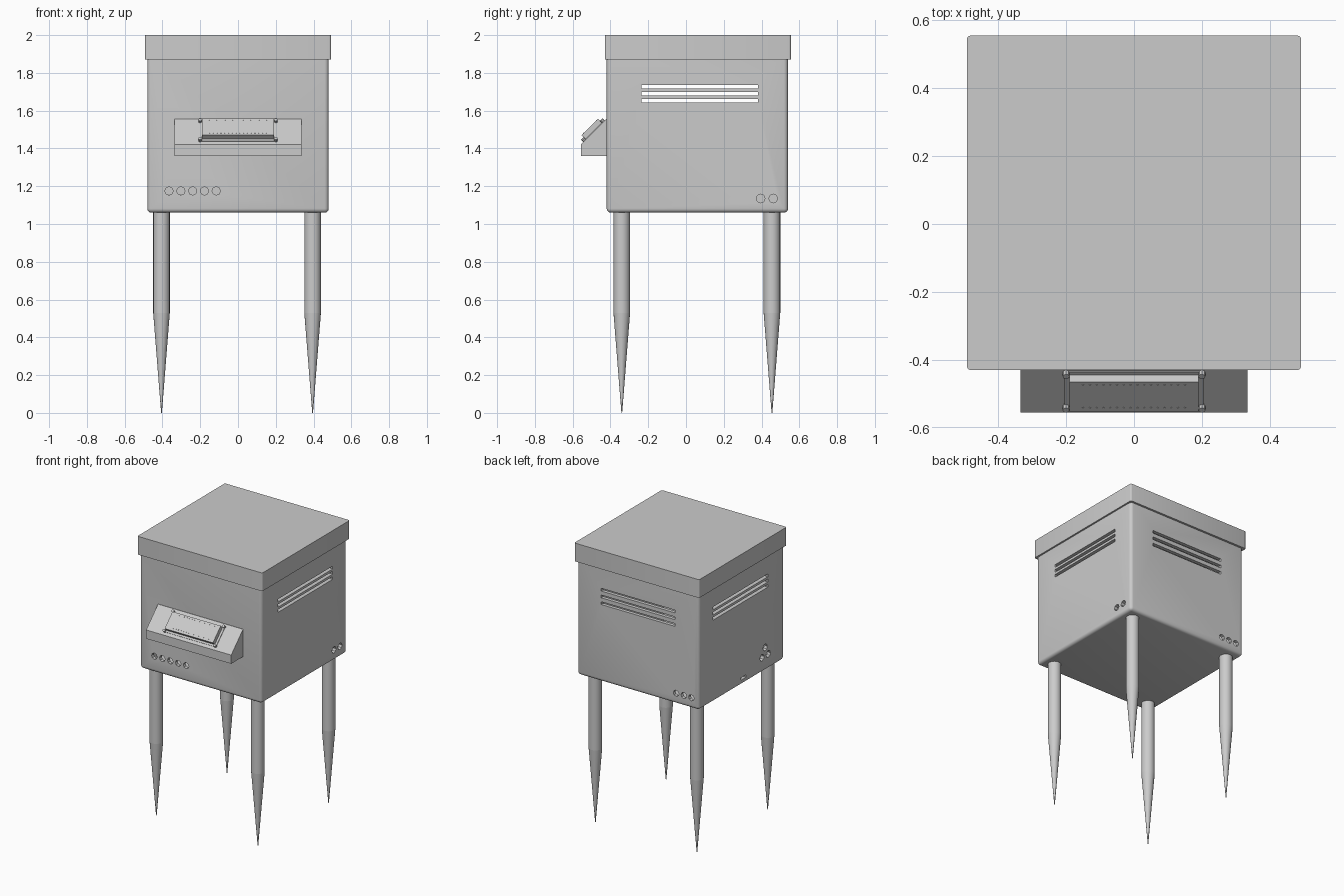
import bpy, bmesh, math
from mathutils import Matrix, Vector

if "Cube" in bpy.data.objects:
    bpy.data.objects.remove(bpy.data.objects["Cube"])

grey = bpy.data.materials.new("light grey")
grey.use_nodes = True
grey.diffuse_color = (0.6, 0.6, 0.6, 1)
grey.node_tree.nodes["Principled BSDF"].inputs["Base Color"].default_value = (0.6, 0.6, 0.6, 1)


def add_box(bm, lo, hi, frame=Matrix()):
    lo, hi = Vector(lo), Vector(hi)
    m = frame @ Matrix.Translation((lo + hi) / 2) @ Matrix.Diagonal((*(hi - lo), 1))
    return bmesh.ops.create_cube(bm, size=1, matrix=m)["verts"]


def add_cone(bm, centre, r1, r2, depth, sides, turn=Matrix(), frame=Matrix()):
    m = frame @ Matrix.Translation(centre) @ turn
    bmesh.ops.create_cone(bm, cap_ends=True, segments=sides, radius1=r1,
                          radius2=r2, depth=depth, matrix=m)


def finish(name, bm, smooth=False):
    mesh = bpy.data.meshes.new(name)
    bm.to_mesh(mesh)
    bm.free()
    mesh.materials.append(grey)
    ob = bpy.data.objects.new(name, mesh)
    bpy.context.scene.collection.objects.link(ob)
    if smooth:
        smooth_shade(ob)
    return ob


def smooth_shade(ob):
    bpy.ops.object.select_all(action="DESELECT")
    bpy.context.view_layer.objects.active = ob
    ob.select_set(True)
    bpy.ops.object.shade_smooth_by_angle(angle=math.radians(35))


def bevel_edges(bm, rule, width, segments):
    edges = [e for e in bm.edges if rule(e)]
    bmesh.ops.bevel(bm, geom=edges, offset=width, segments=segments,
                    profile=0.5, affect="EDGES")


def upright(e):
    return abs(e.verts[0].co.z - e.verts[1].co.z) > 0.01


def cut(ob, cutter):
    cutter.hide_render = True
    mod = ob.modifiers.new("cut", "BOOLEAN")
    mod.operation, mod.solver, mod.object = "DIFFERENCE", "EXACT", cutter
    bpy.context.view_layer.objects.active = ob
    bpy.ops.object.modifier_apply(modifier=mod.name)
    bpy.data.objects.remove(cutter)


# Hollow body with rounded uprights and rounded floor edge
bm = bmesh.new()
add_box(bm, (-0.48, -0.42, 1.06), (0.48, 0.54, 1.9))
bevel_edges(bm, lambda e: upright(e) or e.verts[0].co.z < 1.1, 0.022, 4)
body = finish("body", bm)
bm = bmesh.new()
add_box(bm, (-0.455, -0.395, 1.085), (0.455, 0.515, 1.87))
cut(body, finish("cavity_cutter", bm))

# Vent slots and cable holes
bm = bmesh.new()
for i in range(3):
    z = 1.727 - 0.037 * i
    add_box(bm, (-0.6, -0.235, z - 0.01), (0.6, 0.38, z + 0.01))
    z = 1.715 - 0.048 * i
    add_box(bm, (-0.29, 0.49, z - 0.01), (0.29, 0.6, z + 0.01))
along_y = Matrix.Rotation(math.pi / 2, 4, "X")
along_x = Matrix.Rotation(math.pi / 2, 4, "Y")
for i in range(5):
    add_cone(bm, (-0.365 + 0.0625 * i, -0.42, 1.175), 0.022, 0.022, 0.1, 8, along_y)
for x in (-0.3, -0.36, -0.42):
    add_cone(bm, (x, 0.54, 1.135), 0.022, 0.022, 0.1, 8, along_y)
for y in (0.395, 0.462):
    add_cone(bm, (0.48, y, 1.135), 0.023, 0.023, 0.1, 8, along_x)
for y, z in ((-0.205, 1.225), (-0.24, 1.165), (-0.17, 1.165)):
    add_cone(bm, (-0.48, y, z), 0.024, 0.024, 0.1, 8, along_x)
add_box(bm, (-0.52, 0.01, 1.095), (-0.44, 0.065, 1.113))
cut(body, finish("vent_cutter", bm))
smooth_shade(body)

# Lid
bm = bmesh.new()
add_box(bm, (-0.492, -0.43, 1.87), (0.492, 0.555, 2.0))
bevel_edges(bm, upright, 0.01, 3)
finish("lid", bm, True)

# Legs with pointed ends
for side, x in (("right", -0.405), ("left", 0.395)):
    for end, y in (("front", -0.34), ("back", 0.455)):
        bm = bmesh.new()
        add_cone(bm, (x, y, 0.805), 0.044, 0.044, 0.55, 20)
        add_cone(bm, (x, y, 0.265), 0.002, 0.044, 0.53, 20)
        finish(f"{end}_{side}_leg", bm, True)

# Sloped console on the front
bm = bmesh.new()
profile = [(-0.415, 1.36), (-0.555, 1.36), (-0.555, 1.422), (-0.422, 1.555), (-0.415, 1.555)]
face = bm.faces.new([bm.verts.new((-0.335, y, z)) for y, z in profile])
new = bmesh.ops.extrude_face_region(bm, geom=[face])["geom"]
bmesh.ops.translate(bm, vec=(0.67, 0, 0),
                    verts=[v for v in new if isinstance(v, bmesh.types.BMVert)])
bmesh.ops.recalc_face_normals(bm, faces=bm.faces)
finish("console", bm)

# Display module, laid on the slope: local y runs up the slope, local z points out
slope = Matrix.Translation((0, -0.4865, 1.4905)) @ Matrix.Rotation(math.pi / 4, 4, "X")
bm = bmesh.new()
add_box(bm, (-0.205, -0.075, -0.005), (0.205, 0.075, 0.004), slope)
finish("circuit_board", bm)
bm = bmesh.new()
add_box(bm, (-0.19, -0.062, 0), (0.19, 0.062, 0.033), slope)
finish("display", bm)

# Corner screws and the rows of solder pins
bm = bmesh.new()
for x in (-0.2, 0.2):
    for y in (-0.07, 0.07):
        add_cone(bm, (x, y, 0.008), 0.01, 0.01, 0.02, 8, Matrix(), slope)
finish("display_screws", bm)
bm = bmesh.new()
for i in range(16):
    for y in (-0.045, 0.05):
        add_cone(bm, (-0.15 + 0.02 * i, y, 0.033), 0.003, 0.003, 0.004, 6, Matrix(), slope)
finish("display_pins", bm)
